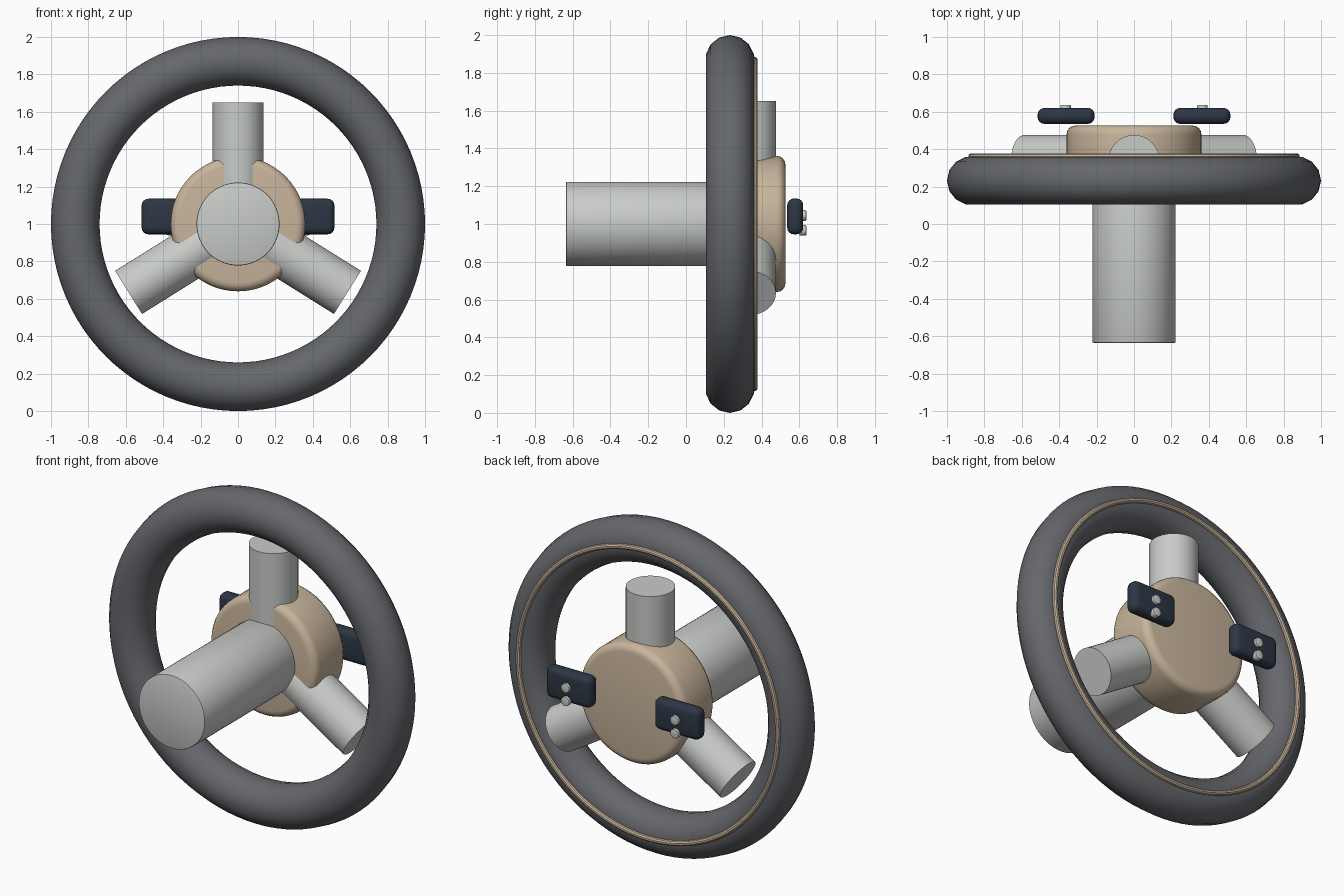
import bpy, math
from mathutils import Vector

if "Cube" in bpy.data.objects:
    bpy.data.objects.remove(bpy.data.objects["Cube"])

CENTRE_Z = 1.0


def material(name, rgb):
    m = bpy.data.materials.new(name)
    m.diffuse_color = (*rgb, 1.0)
    m.use_nodes = True
    m.node_tree.nodes["Principled BSDF"].inputs["Base Color"].default_value = m.diffuse_color
    return m


GREY = material("dark grey grip", (0.13, 0.135, 0.15))
SILVER = material("light grey metal", (0.58, 0.60, 0.58))
TAN = material("tan", (0.58, 0.46, 0.33))
NAVY = material("dark navy", (0.026, 0.037, 0.058))


def finish(obj, name, mat, bevel=0.0, segments=3):
    obj.name = name
    obj.data.materials.append(mat)
    bpy.ops.object.transform_apply(location=False, rotation=True, scale=True)
    if bevel:
        mod = obj.modifiers.new("rounded edges", "BEVEL")
        mod.width = bevel
        mod.segments = segments
        mod.limit_method = "ANGLE"
        mod.angle_limit = math.radians(40)
        bpy.ops.object.modifier_apply(modifier=mod.name)
    bpy.ops.object.shade_smooth_by_angle(angle=math.radians(35))
    return obj


def ring(name, major, minor, y, mat, sides):
    bpy.ops.mesh.primitive_torus_add(
        major_radius=major, minor_radius=minor, major_segments=96,
        minor_segments=sides, location=(0, y, CENTRE_Z),
        rotation=(math.pi / 2, 0, 0))
    return finish(bpy.context.object, name, mat)


def rod(name, start, end, radius, mat, bevel=0.0, sides=48, segments=3):
    a, b = Vector(start), Vector(end)
    axis = b - a
    bpy.ops.mesh.primitive_cylinder_add(
        vertices=sides, radius=radius, depth=axis.length, location=(a + b) / 2,
        rotation=axis.to_track_quat("Z", "Y").to_euler())
    return finish(bpy.context.object, name, mat, bevel, segments)


# Wheel rim and the thin trim on its back
ring("rim", 0.87, 0.13, 0.232, GREY, 14)
ring("rim_trim", 0.87, 0.016, 0.362, TAN, 10)

# Steering column and hub
rod("column", (0, -0.635, CENTRE_Z), (0, 0.30, CENTRE_Z), 0.222, SILVER, 0.006, 64, 2)
rod("hub", (0, 0.228, CENTRE_Z), (0, 0.526, CENTRE_Z), 0.36, TAN, 0.045, 64, 4)

# Three spokes
for name, degrees, length in (("top_spoke", 90, 0.65),
                              ("left_spoke", 212, 0.69),
                              ("right_spoke", -32, 0.69)):
    t = math.radians(degrees)
    rod(name, (0, 0.34, CENTRE_Z),
        (length * math.cos(t), 0.34, CENTRE_Z + length * math.sin(t)),
        0.136, SILVER)

# Side control pads, each with two buttons
for side, sx in (("left", -1), ("right", 1)):
    bpy.ops.mesh.primitive_cube_add(size=1, location=(sx * 0.363, 0.578, 1.04))
    pad = bpy.context.object
    pad.scale = (0.305, 0.085, 0.19)
    finish(pad, side + "_control_pad", NAVY, 0.036, 4)
    for level, z in (("upper", 1.045), ("lower", 0.966)):
        rod(f"{side}_{level}_button", (sx * 0.366, 0.60, z),
            (sx * 0.366, 0.637, z), 0.028, SILVER, 0.005, 24, 2)
